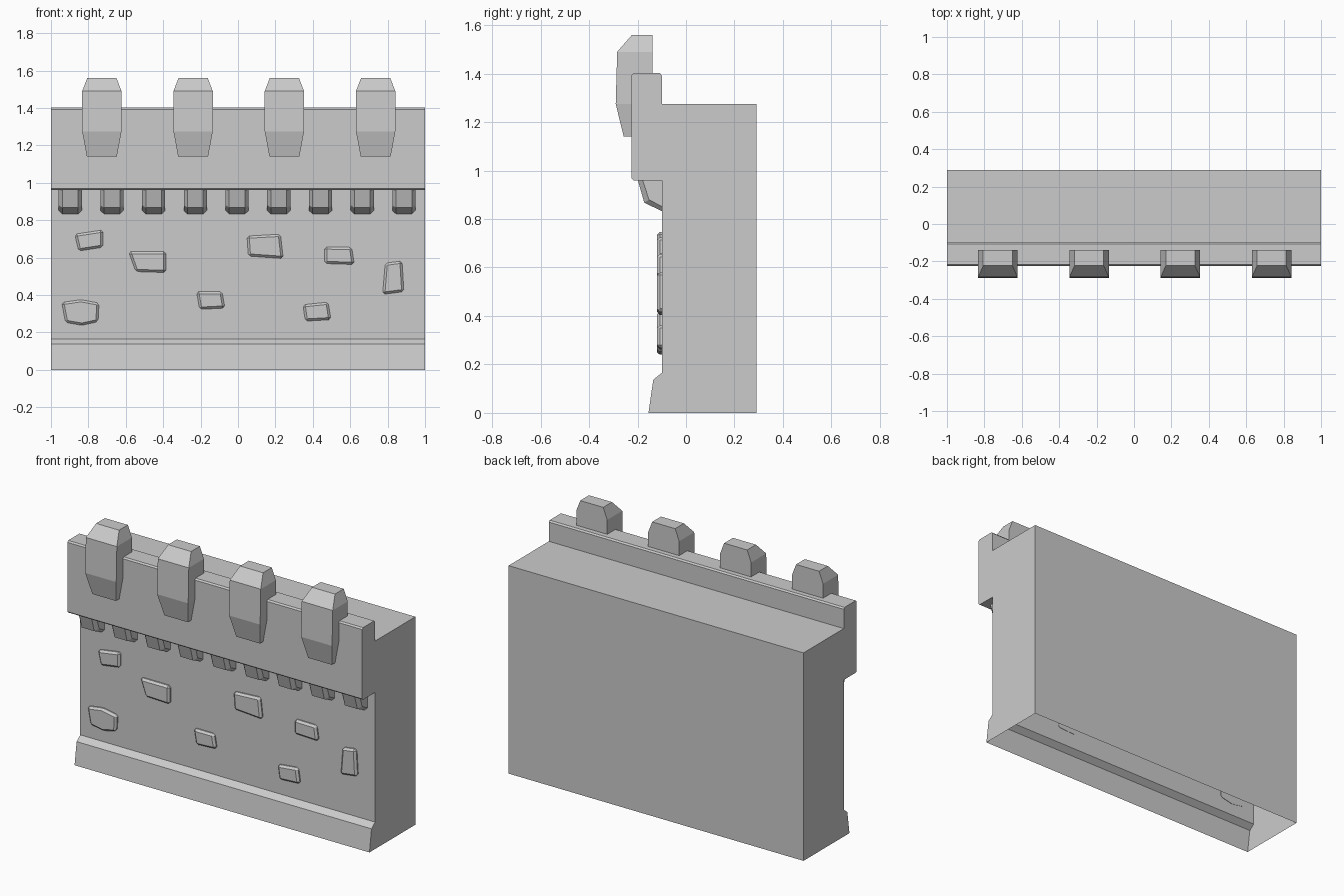
import bpy, bmesh

if "Cube" in bpy.data.objects:
    bpy.data.objects.remove(bpy.data.objects["Cube"])


def make_object(name, bm):
    bmesh.ops.recalc_face_normals(bm, faces=bm.faces[:])
    mesh = bpy.data.meshes.new(name)
    bm.to_mesh(mesh)
    bm.free()
    obj = bpy.data.objects.new(name, mesh)
    bpy.context.collection.objects.link(obj)
    return obj


def loft(name, rings):
    """Skin equal-length rings of points and cap both ends."""
    bm = bmesh.new()
    rows = [[bm.verts.new(p) for p in ring] for ring in rings]
    n = len(rows[0])
    for a, b in zip(rows, rows[1:]):
        for i in range(n):
            j = (i + 1) % n
            bm.faces.new((a[i], a[j], b[j], b[i]))
    bm.faces.new(rows[0])
    bm.faces.new(rows[-1])
    return make_object(name, bm)


# Wall body with sloped plinth and overhanging parapet, open underneath
profile = [(0.29, 0), (0.29, 1.275), (-0.10, 1.275), (-0.10, 1.393),
           (-0.108, 1.402), (-0.217, 1.402), (-0.225, 1.393),
           (-0.225, 0.968), (-0.217, 0.96), (-0.10, 0.96),
           (-0.10, 0.165), (-0.135, 0.137), (-0.155, 0)]
wall = loft("wall", [[(x, y, z) for y, z in profile] for x in (-1, 1)])
bm = bmesh.new()
bm.from_mesh(wall.data)
bottom = [f for f in bm.faces if all(v.co.z < 1e-5 for v in f.verts)]
bmesh.ops.delete(bm, geom=bottom, context='FACES_ONLY')
bm.to_mesh(wall.data)
bm.free()

# Merlons: tapered blocks hooked over the parapet (z, half width, front y)
merlon = [(1.14, 0.08, -0.257), (1.275, 0.105, -0.29),
          (1.49, 0.105, -0.284), (1.56, 0.078, -0.223)]
for k in range(4):
    cx = -0.728 + k * 0.488
    loft(f"merlon_{k + 1}",
         [[(cx - w, y, z), (cx + w, y, z), (cx + w, -0.138, z), (cx - w, -0.138, z)]
          for z, w, y in merlon])

# Corbels under the parapet with chamfered side edges
side = [(-0.09, 0.965), (-0.18, 0.965), (-0.153, 0.88), (-0.10, 0.852), (-0.09, 0.852)]
middle = [(-0.09, 0.965), (-0.20, 0.965), (-0.172, 0.867), (-0.10, 0.833), (-0.09, 0.833)]
for k in range(9):
    cx = -0.897 + k * 0.223
    loft(f"corbel_{k + 1}",
         [[(cx + dx, y, z) for y, z in section]
          for dx, section in ((-0.062, side), (-0.042, middle), (0.042, middle), (0.062, side))])

# Exposed stones: outlines on the wall face (x, z)
stones = [
    [(-0.873, 0.725), (-0.722, 0.748), (-0.722, 0.655), (-0.852, 0.635)],
    [(-0.585, 0.632), (-0.385, 0.632), (-0.385, 0.52), (-0.547, 0.525)],
    [(0.048, 0.715), (0.227, 0.725), (0.242, 0.595), (0.055, 0.608)],
    [(0.463, 0.657), (0.608, 0.655), (0.622, 0.563), (0.463, 0.568)],
    [(0.787, 0.57), (0.877, 0.582), (0.887, 0.418), (0.773, 0.403)],
    [(-0.222, 0.418), (-0.085, 0.418), (-0.07, 0.33), (-0.205, 0.323)],
    [(0.347, 0.348), (0.482, 0.362), (0.497, 0.268), (0.36, 0.26)],
    [(-0.943, 0.36), (-0.84, 0.375), (-0.743, 0.357), (-0.748, 0.257),
     (-0.835, 0.238), (-0.922, 0.253)],
]
for k, outline in enumerate(stones):
    obj = loft(f"stone_{k + 1}", [[(x, y, z) for x, z in outline] for y in (-0.098, -0.12)])
    bm = bmesh.new()
    bm.from_mesh(obj.data)
    edges = [e for e in bm.edges if any(v.co.y < -0.11 for v in e.verts)]
    bmesh.ops.bevel(bm, geom=edges, offset=0.012, segments=1, affect='EDGES')
    bm.to_mesh(obj.data)
    bm.free()
